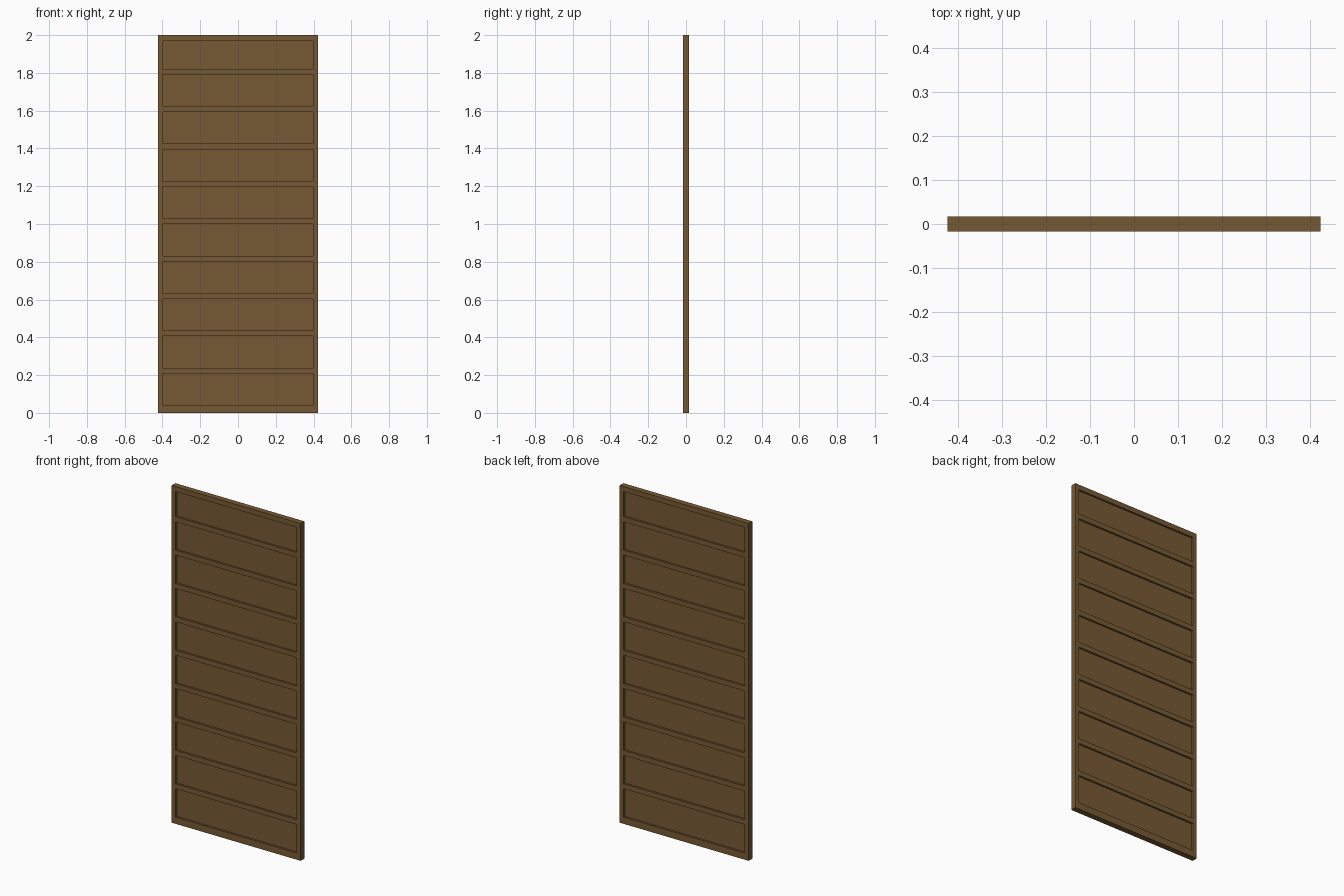
import bpy
import bmesh
from mathutils import Matrix, Vector

if "Cube" in bpy.data.objects:
    bpy.data.objects.remove(bpy.data.objects["Cube"])

wood = bpy.data.materials.new("brown_wood")
wood.diffuse_color = (0.181, 0.100, 0.033, 1)
wood.use_nodes = True
wood.node_tree.nodes["Principled BSDF"].inputs["Base Color"].default_value = wood.diffuse_color


def box(name, lo, hi):
    """Axis-aligned box between two corners."""
    lo, hi = Vector(lo), Vector(hi)
    size = hi - lo
    bm = bmesh.new()
    bmesh.ops.create_cube(bm, size=1, matrix=Matrix.Translation((lo + hi) / 2)
                          @ Matrix.Diagonal((*size, 1)))
    mesh = bpy.data.meshes.new(name)
    bm.to_mesh(mesh)
    bm.free()
    mesh.materials.append(wood)
    obj = bpy.data.objects.new(name, mesh)
    bpy.context.collection.objects.link(obj)
    return obj


W, T, H = 0.423, 0.017, 2.0     # half width, half thickness, height
IN = 0.397                      # inner edge of the stiles
PANEL_T = 0.006                 # half thickness of the recessed panels
PITCH, RAIL = 0.1979, 0.03

# Side stiles
box("left_stile", (-W, -T, 0), (-IN, T, H))
box("right_stile", (IN, -T, 0), (W, T, H))

# Rail heights: bottom, nine between the panels, top
rails = [(0, 0.04)]
rails += [(0.04 + PITCH * i - RAIL, 0.04 + PITCH * i) for i in range(1, 10)]
rails += [(1.97, H)]
for z0, z1 in rails:
    box("rail", (-IN, -T, z0), (IN, T, z1))

# Recessed panels fill the gaps between rails
for below, above in zip(rails, rails[1:]):
    box("recessed_panel", (-IN, -PANEL_T, below[1]), (IN, PANEL_T, above[0]))
